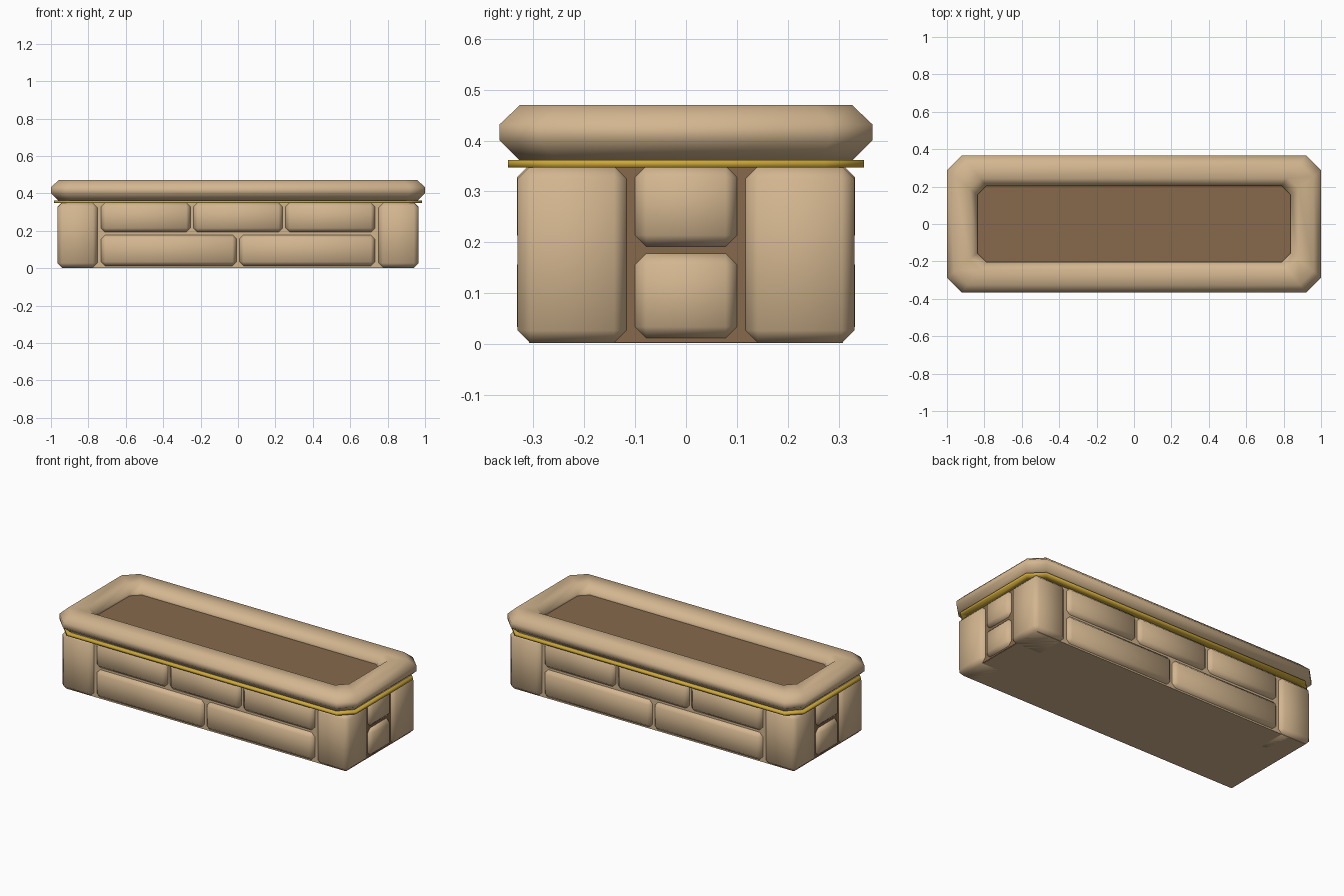
import bpy, bmesh

if "Cube" in bpy.data.objects:
    bpy.data.objects.remove(bpy.data.objects["Cube"])


def material(name, rgb):
    m = bpy.data.materials.new(name)
    m.use_nodes = True
    m.diffuse_color = (*rgb, 1)
    m.node_tree.nodes["Principled BSDF"].inputs["Base Color"].default_value = (*rgb, 1)
    return m


STONE = material("tan stone", (0.65, 0.465, 0.275))
EARTH = material("brown earth", (0.24, 0.141, 0.072))
GOLD = material("gold", (0.60, 0.385, 0.04))


def add_object(name, bm, mat, smooth):
    bmesh.ops.recalc_face_normals(bm, faces=bm.faces)
    mesh = bpy.data.meshes.new(name)
    bm.to_mesh(mesh)
    bm.free()
    mesh.materials.append(mat)
    for p in mesh.polygons:
        p.use_smooth = smooth
    ob = bpy.data.objects.new(name, mesh)
    bpy.context.collection.objects.link(ob)


def block(name, x, y, z, mat=STONE, bevel=0.022):
    """Box between ranges, with softly shaded chamfered edges."""
    bm = bmesh.new()
    bmesh.ops.create_cube(bm, size=1)
    for v in bm.verts:
        v.co = [(r[0] + r[1]) / 2 + c * (r[1] - r[0]) for r, c in zip((x, y, z), v.co)]
    if bevel:
        bmesh.ops.bevel(bm, geom=bm.edges[:], offset=bevel, segments=1,
                        affect='EDGES', profile=0.5)
    add_object(name, bm, mat, bevel > 0)


def octagon_rings(name, profile, mat, closed, smooth):
    """Chamfered rectangles, each (inset, height), skinned together."""
    bm = bmesh.new()
    rings = []
    for d, z in profile:
        hx, hy, c = 1 - d, 0.366 - d, 0.08 - 0.19 * d
        pts = [(hx, c - hy), (hx, hy - c), (hx - c, hy), (c - hx, hy),
               (-hx, hy - c), (-hx, c - hy), (c - hx, -hy), (hx - c, -hy)]
        rings.append([bm.verts.new((px, py, z)) for px, py in pts])
    pairs = list(zip(rings, rings[1:]))
    if closed:
        pairs.append((rings[-1], rings[0]))
    else:
        bm.faces.new(rings[0])
        bm.faces.new(rings[-1])
    for a, b in pairs:
        for i in range(8):
            j = (i + 1) % 8
            bm.faces.new((a[i], a[j], b[j], b[i]))
    add_object(name, bm, mat, smooth)


# Rounded stone rim, gold band and planting bed
octagon_rings("stone_rim", [(0, 0.40), (0, 0.432), (0.04, 0.47), (0.122, 0.47),
                            (0.162, 0.43), (0.162, 0.395), (0.122, 0.36), (0.04, 0.36)],
              STONE, True, True)
octagon_rings("gold_band", [(0.016, 0.347), (0.016, 0.362), (0.07, 0.362), (0.07, 0.347)],
              GOLD, True, True)
octagon_rings("soil_bed", [(0.15, 0.355), (0.15, 0.415)], EARTH, False, False)

# Inner body
block("inner_body", (-0.938, 0.938), (-0.308, 0.308), (0.002, 0.35), STONE, 0)


def span(sign, near, far):
    return tuple(sorted((sign * near, sign * far)))


LOWER, UPPER = (0.012, 0.178), (0.192, 0.35)

for sx, xn in ((1, "left"), (-1, "right")):
    # Corner posts
    for sy, yn in ((1, "back"), (-1, "front")):
        block(f"{yn}_{xn}_post", span(sx, 0.75, 0.966), span(sy, 0.116, 0.331),
              (0.002, 0.35), bevel=0.025)
    # Dark joints behind the end bricks
    block(f"{xn}_end_joint", span(sx, 0.936, 0.942), (-0.16, 0.16), (0.003, 0.349), EARTH, 0)
    # End bricks
    for row, z in (("lower", LOWER), ("upper", UPPER)):
        block(f"{xn}_{row}_brick", span(sx, 0.76, 0.964), (-0.1, 0.1), z)

# Long wall bricks, staggered between rows
for sy, yn in ((1, "back"), (-1, "front")):
    for row, z, count in (("lower", LOWER, 2), ("upper", UPPER, 3)):
        width = 1.48 / count
        for i in range(count):
            x0 = -0.74 + i * width
            block(f"{yn}_{row}_brick_{i + 1}", (x0 + 0.008, x0 + width - 0.008),
                  span(sy, 0.15, 0.332), z)
